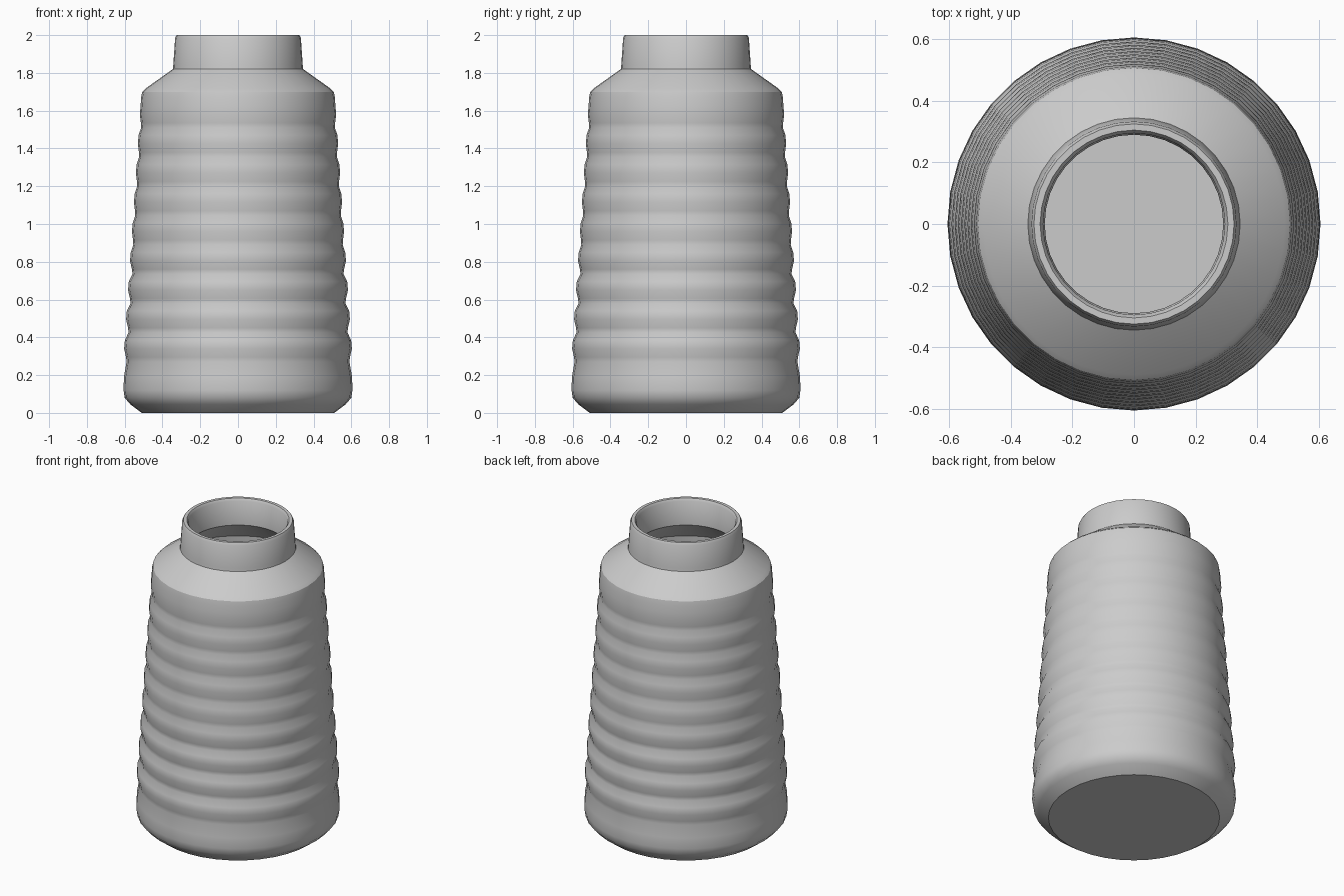
import bpy, bmesh, math

cube = bpy.data.objects.get("Cube")
if cube:
    bpy.data.objects.remove(cube, do_unlink=True)

SIDES = 36

# Single plain grey material
grey = bpy.data.materials.new("plain_grey")
grey.use_nodes = True
colour = (0.6, 0.6, 0.6, 1)
grey.diffuse_color = colour
grey.node_tree.nodes["Principled BSDF"].inputs["Base Color"].default_value = colour

# Chamfered foot and lower wall
profile = [(0.51, 0), (0.57, 0.045), (0.60, 0.08), (0.606, 0.12), (0.604, 0.19)]

# Rippled wall: each groove is followed by a soft bulge, fading upward
FIRST, PITCH, COUNT = 0.27, 0.155, 9
for i in range(COUNT):
    z = FIRST + i * PITCH
    taper = 0.603 - 0.067 * (z - 0.27)
    depth = 0.013 if i < 4 else 0.007
    profile += [(taper - depth, z), (taper - depth * 0.8, z + 0.025),
                (taper, z + 0.07), (taper - 0.004, z + 0.115)]

# Shoulder, neck, rounded lip
profile += [(0.513, 1.67), (0.507, 1.70), (0.49, 1.717), (0.345, 1.82),
            (0.343, 1.84), (0.333, 1.985), (0.325, 2.0), (0.305, 2.0), (0.295, 1.985)]
# Hollow inside down to the floor
profile += [(0.29, 1.83), (0.46, 1.68), (0.55, 0.1), (0.48, 0.04)]

bm = bmesh.new()
rings = []
for r, z in profile:
    rings.append([bm.verts.new((r * math.cos(2 * math.pi * k / SIDES),
                                r * math.sin(2 * math.pi * k / SIDES), z))
                  for k in range(SIDES)])
for low, high in zip(rings, rings[1:]):
    for k in range(SIDES):
        n = (k + 1) % SIDES
        bm.faces.new((low[k], low[n], high[n], high[k]))
# Underside and inner floor
bm.faces.new(rings[0][::-1])
bm.faces.new(rings[-1])
bmesh.ops.recalc_face_normals(bm, faces=bm.faces)

mesh = bpy.data.meshes.new("ribbed_jar")
bm.to_mesh(mesh)
bm.free()
mesh.materials.append(grey)
jar = bpy.data.objects.new("ribbed_jar", mesh)
bpy.context.collection.objects.link(jar)

bpy.context.view_layer.objects.active = jar
jar.select_set(True)
bpy.ops.object.shade_smooth_by_angle(angle=math.radians(32))
